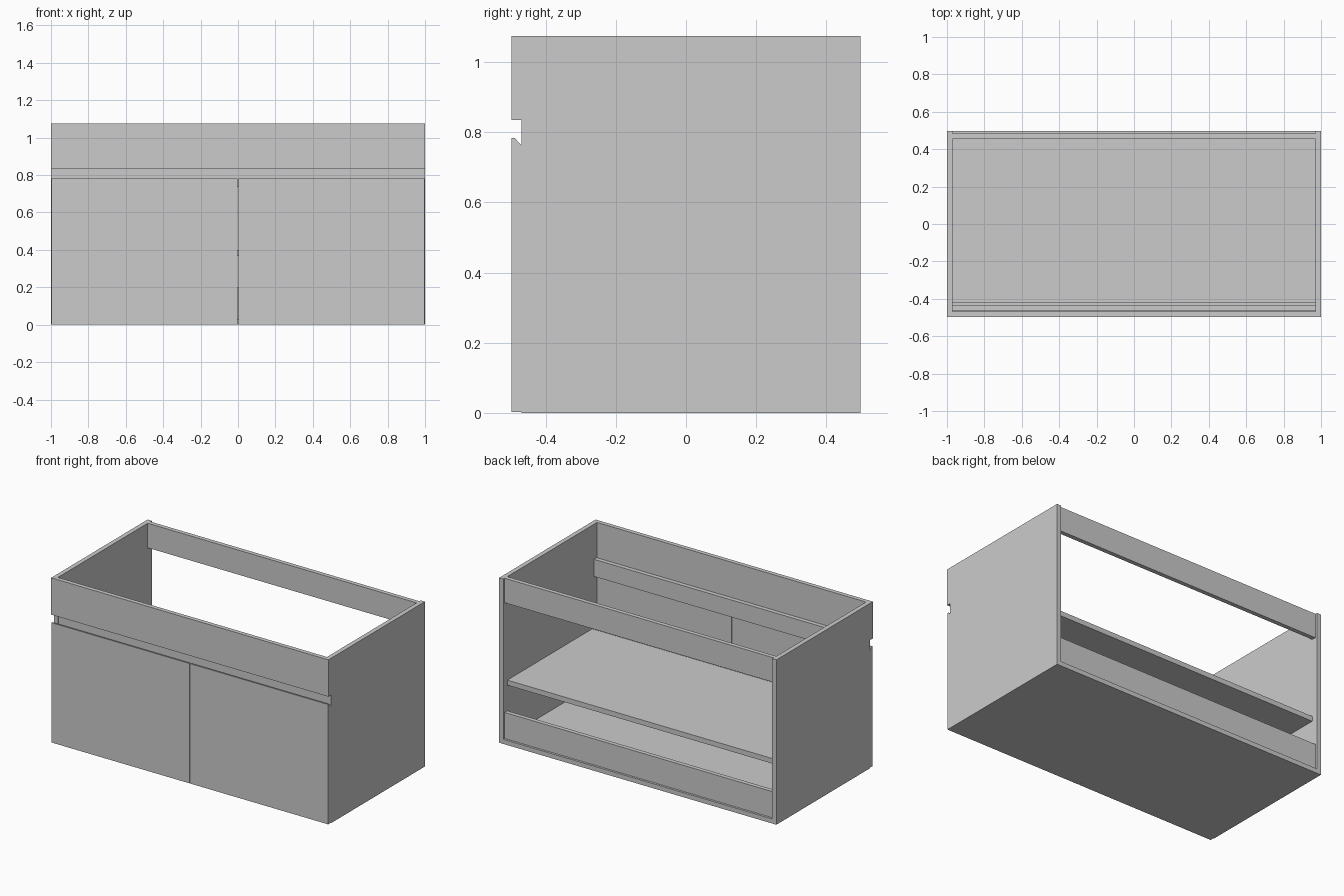
import bpy, bmesh

if "Cube" in bpy.data.objects:
    bpy.data.objects.remove(bpy.data.objects["Cube"])

W, D, H = 1.0, 0.497, 1.075   # half width, half depth, height
T = 0.03                      # panel thickness
IN = W - T                    # inner half width
FY = -0.469                   # back plane of the fronts


def prism(name, profile, x0, x1):
    """Extrude a (y, z) profile along x."""
    bm = bmesh.new()
    face = bm.faces.new([bm.verts.new((x0, y, z)) for y, z in profile])
    ext = bmesh.ops.extrude_face_region(bm, geom=[face])
    verts = [g for g in ext["geom"] if isinstance(g, bmesh.types.BMVert)]
    bmesh.ops.translate(bm, verts=verts, vec=(x1 - x0, 0, 0))
    bmesh.ops.recalc_face_normals(bm, faces=bm.faces)
    mesh = bpy.data.meshes.new(name)
    bm.to_mesh(mesh)
    bm.free()
    obj = bpy.data.objects.new(name, mesh)
    bpy.context.collection.objects.link(obj)
    return obj


def panel(name, x, y, z):
    """Box from (min, max) ranges."""
    return prism(name, [(y[0], z[0]), (y[1], z[0]), (y[1], z[1]), (y[0], z[1])], *x)


inner = (-IN, IN)

# Carcass sides and floor
panel("left_side", (-W, -IN), (FY, D), (0, H))
panel("right_side", (IN, W), (FY, D), (0, H))
panel("bottom_panel", inner, (FY, D), (0, T))

# Open back with two rails, slightly recessed
panel("back_top_rail", inner, (0.455, 0.483), (0.915, H))
panel("back_bottom_rail", inner, (0.455, 0.483), (T, 0.2))

# Inner shelf and the rail behind the finger gap
panel("shelf", inner, (-0.42, 0.455), (0.367, 0.4))
panel("front_rail", inner, (-0.465, -0.437), (0.735, 0.847))

# Front fascia
panel("front_fascia", (-W, W), (-D, FY), (0.835, H))

# Doors with bevelled finger-pull edge at the top
door = [(-D, 0.002), (FY, 0.002), (FY, 0.763), (-0.488, 0.783), (-D, 0.783)]
prism("left_door", door, -0.998, -0.002)
prism("right_door", door, 0.002, 0.998)
